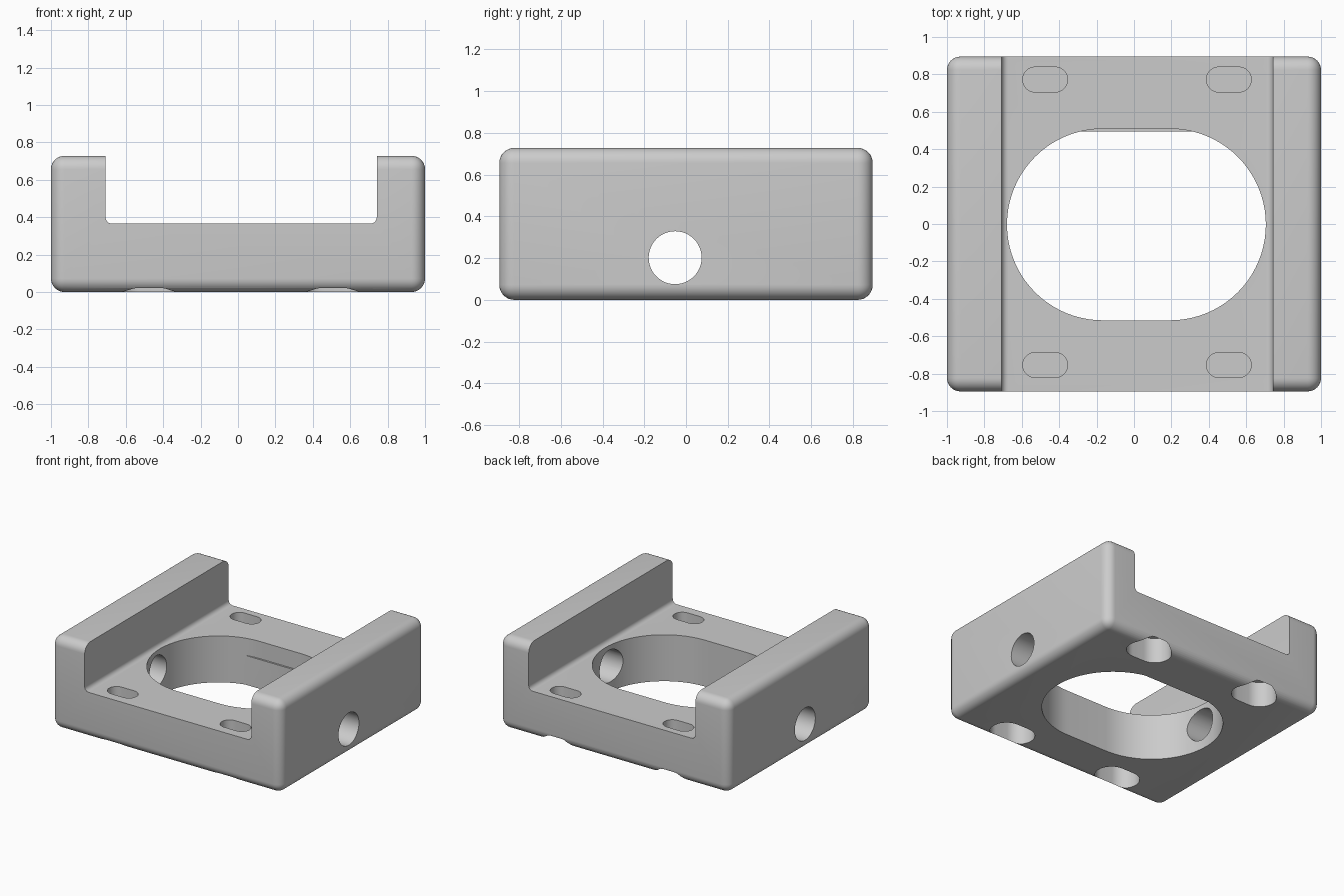
import bpy, bmesh, math

if "Cube" in bpy.data.objects:
    bpy.data.objects.remove(bpy.data.objects["Cube"], do_unlink=True)

grey = bpy.data.materials.new("plain_grey")
grey.use_nodes = True
colour = (0.6, 0.6, 0.6, 1)
grey.diffuse_color = colour
grey.node_tree.nodes["Principled BSDF"].inputs["Base Color"].default_value = colour


def add_object(name, bm):
    bmesh.ops.recalc_face_normals(bm, faces=bm.faces)
    mesh = bpy.data.meshes.new(name)
    bm.to_mesh(mesh)
    bm.free()
    mesh.materials.append(grey)
    obj = bpy.data.objects.new(name, mesh)
    bpy.context.collection.objects.link(obj)
    return obj


def box(name, x0, x1, y0, y1, z0, z1):
    bm = bmesh.new()
    bmesh.ops.create_cube(bm, size=1)
    for v in bm.verts:
        v.co = [lo + (c + 0.5) * (hi - lo)
                for c, lo, hi in zip(v.co, (x0, y0, z0), (x1, y1, z1))]
    return add_object(name, bm)


def bevel(obj, radius, segments, keep=lambda e: True):
    bm = bmesh.new()
    bm.from_mesh(obj.data)
    bmesh.ops.bevel(bm, geom=[e for e in bm.edges if keep(e)], offset=radius,
                    segments=segments, profile=0.5, affect='EDGES')
    bm.to_mesh(obj.data)
    bm.free()


def prism(name, outline, direction):
    """Extrude a closed outline along a direction."""
    bm = bmesh.new()
    face = bm.faces.new([bm.verts.new(p) for p in outline])
    result = bmesh.ops.extrude_face_region(bm, geom=[face])
    bmesh.ops.translate(bm, vec=direction,
                        verts=[v for v in result["geom"] if isinstance(v, bmesh.types.BMVert)])
    return add_object(name, bm)


def slot(name, x, y, radius, travel, z0, z1, steps, y_max=9):
    """Vertical slot with round ends, its long side along x."""
    outline = []
    for side in (1, -1):
        for i in range(steps + 1):
            a = math.pi * (i / steps - 0.5) + (0 if side > 0 else math.pi)
            py = y + radius * math.sin(a)
            if py <= y_max:
                outline.append((x + side * travel / 2 + radius * math.cos(a), py, z0))
    return prism(name, outline, (0, 0, z1 - z0))


def cut(target, cutter):
    mod = target.modifiers.new(cutter.name, 'BOOLEAN')
    mod.operation, mod.solver, mod.object = 'DIFFERENCE', 'EXACT', cutter
    bpy.context.view_layer.objects.active = target
    bpy.ops.object.modifier_apply(modifier=mod.name)
    bpy.data.objects.remove(cutter, do_unlink=True)


# Rounded block
body = box("mount_body", -1, 1, -0.895, 0.895, 0, 0.728)
bevel(body, 0.072, 8)

# Channel along y with filleted floor corners
channel = box("channel_cutter", -0.708, 0.742, -1.2, 1.2, 0.365, 1.2)
bevel(channel, 0.035, 6, lambda e: all(v.co.z < 0.5 for v in e.verts)
      and abs(e.verts[0].co.y - e.verts[1].co.y) > 1)
cut(body, channel)

# Large opening, with a slim flat ledge at the back of its lower half
cut(body, slot("opening_lower_cutter", 0.013, -0.003, 0.512, 0.36, -0.2, 0.23, 40, 0.502))
cut(body, slot("opening_upper_cutter", 0.013, -0.003, 0.512, 0.36, 0.23, 0.6, 40))

# Side bore through both walls
bore = [(-1.2, -0.052 + 0.127 * math.cos(math.tau * i / 48),
         0.202 + 0.127 * math.sin(math.tau * i / 48)) for i in range(48)]
cut(body, prism("bore_cutter", bore, (2.4, 0, 0)))

# Screw slots: narrow from above, wide head recess from below, thin web between
for x in (-0.475, 0.507):
    for y in (-0.754, 0.772):
        cut(body, slot("screw_slot_cutter", x, y, 0.067, 0.106, 0.215, 0.6, 16))
        cut(body, slot("head_recess_cutter", x, y, 0.121, 0.106, -0.2, 0.2, 20))

# Smooth curves, crisp edges
bpy.ops.object.select_all(action='DESELECT')
body.select_set(True)
bpy.context.view_layer.objects.active = body
bpy.ops.object.shade_smooth_by_angle(angle=math.radians(30))
